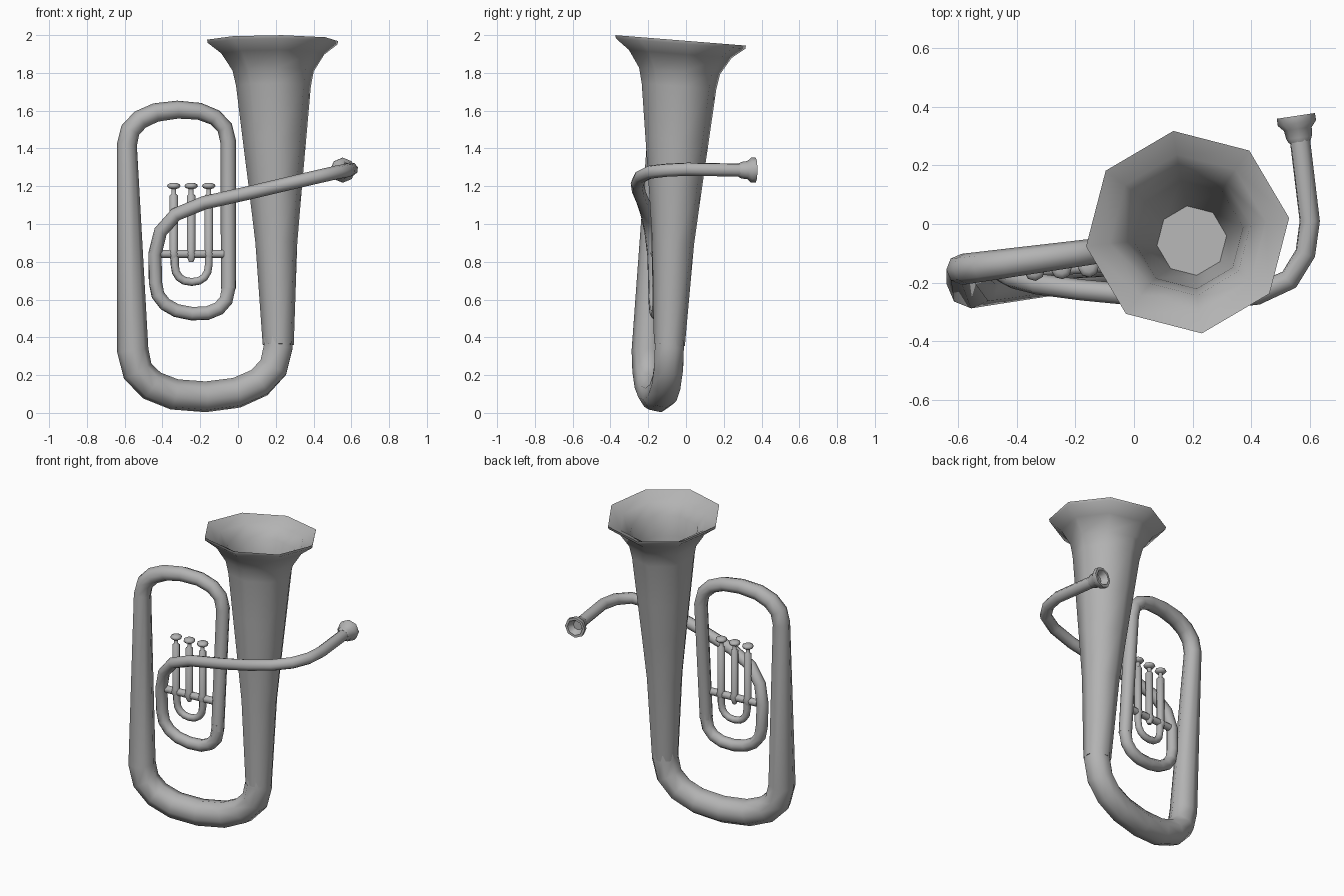
import bpy, bmesh, math
from mathutils import Vector

if "Cube" in bpy.data.objects:
    bpy.data.objects.remove(bpy.data.objects["Cube"], do_unlink=True)

GREY = (0.45, 0.45, 0.45, 1)
metal = bpy.data.materials.new("grey_metal")
metal.use_nodes = True
metal.diffuse_color = GREY
metal.node_tree.nodes["Principled BSDF"].inputs["Base Color"].default_value = GREY


def loft(name, rings, sides=8, phase=8):
    """Skin a list of (centre, radius, normal) rings and cap both ends."""
    bm = bmesh.new()
    side_axis = Vector((1, 0, 0)) if abs(rings[0][2].normalized().x) < 0.8 else Vector((0, 1, 0))
    loops = []
    for centre, radius, normal in rings:
        n = normal.normalized()
        side_axis = (side_axis - n * side_axis.dot(n)).normalized()
        other = n.cross(side_axis)
        loop = []
        for i in range(sides):
            a = math.tau * i / sides + math.radians(phase)
            loop.append(bm.verts.new(centre + radius * (math.cos(a) * side_axis + math.sin(a) * other)))
        loops.append(loop)
    for low, high in zip(loops, loops[1:]):
        for i in range(sides):
            j = (i + 1) % sides
            bm.faces.new((low[i], low[j], high[j], high[i]))
    bm.faces.new(loops[0][::-1])
    bm.faces.new(loops[-1])
    bmesh.ops.recalc_face_normals(bm, faces=bm.faces)
    mesh = bpy.data.meshes.new(name)
    bm.to_mesh(mesh)
    bm.free()
    mesh.materials.append(metal)
    obj = bpy.data.objects.new(name, mesh)
    bpy.context.collection.objects.link(obj)
    bpy.ops.object.select_all(action="DESELECT")
    obj.select_set(True)
    bpy.context.view_layer.objects.active = obj
    bpy.ops.object.shade_smooth_by_angle(angle=math.radians(62))
    return obj


def tube(name, path, sides=8):
    """Sweep a ring along (x, y, z, radius) points."""
    pts = [Vector(p[:3]) for p in path]
    dirs = [(b - a).normalized() for a, b in zip(pts, pts[1:])]
    tangents = [dirs[0]] + [a + b for a, b in zip(dirs, dirs[1:])] + [dirs[-1]]
    return loft(name, [(p, q[3], t) for p, q, t in zip(pts, path, tangents)], sides, 22.5)


def bow(start, end, depth, steps=8):
    """Half-turn between two points, bulging in z by depth."""
    start, end = Vector(start), Vector(end)
    out = []
    for i in range(steps + 1):
        a = math.pi * i / steps
        c = math.copysign(abs(math.cos(a)) ** 0.88, math.cos(a))
        p = start.lerp(end, (1 - c) / 2)
        p.z += depth * max(math.sin(a), 0) ** 0.88
        out.append(p)
    return out


def lathe(name, base, axis, profile, phase=8):
    """Rings of (distance, radius) along a straight axis."""
    return loft(name, [(base + axis * d, r, axis) for d, r in profile], 8, phase)


# Bell: outer flare, lip, then down the inside of the throat
bell_low, bell_high = Vector((0.213, -0.088, 0.36)), Vector((0.183, -0.028, 1.97))
bell_profile = [(0.36, 0.083), (0.9, 0.112), (1.2, 0.143), (1.45, 0.17), (1.73, 0.2),
                (1.81, 0.217), (1.9, 0.275), (1.955, 0.347), (1.972, 0.35),
                (1.93, 0.27), (1.86, 0.215), (1.74, 0.187), (1.2, 0.12)]
loft("bell", [(bell_low.lerp(bell_high, (z - 0.36) / 1.61), r, Vector((0, 0.08, 1)))
              for z, r in bell_profile])

# Main tubing: bottom bow, left leg and top bow, down to the valve loop
main_path = [Vector((0.21, -0.085, 0.46, 0.075))]
main_path += bow((0.213, -0.088, 0.35, 0.083), (-0.557, -0.205, 0.33, 0.083), -0.255)
main_path += bow((-0.588, -0.155, 1.42, 0.053), (-0.052, -0.082, 1.435, 0.042), 0.178)
main_path += [Vector((-0.05, -0.14, 0.66, 0.04))]
tube("main_tubing", main_path)

# Valve loop, rising into the lead pipe that wraps round the bell
lead_path = [Vector((-0.05, -0.138, 0.7, 0.039))]
lead_path += bow((-0.05, -0.14, 0.66, 0.039), (-0.437, -0.165, 0.69, 0.036), -0.15)
lead_path += [Vector(p + (0.036,)) for p in (
    (-0.44, -0.17, 0.84), (-0.41, -0.185, 0.96), (-0.33, -0.205, 1.05),
    (-0.18, -0.225, 1.112), (0.08, -0.25, 1.17), (0.27, -0.257, 1.215),
    (0.42, -0.24, 1.25), (0.53, -0.19, 1.275), (0.585, -0.1, 1.285),
    (0.6, 0.01, 1.29), (0.565, 0.3, 1.285))]
tube("lead_pipe", lead_path)

# Mouthpiece cup with a hollow front
lathe("mouthpiece", Vector((0.566, 0.28, 1.285)), Vector((-0.15, 0.99, 0)).normalized(),
      [(0, 0.037), (0.015, 0.044), (0.045, 0.048), (0.065, 0.066), (0.09, 0.066),
       (0.09, 0.05), (0.05, 0.03)], 0)


# Valve group: crossbar, pistons with buttons, and the small slide below
def valve_y(x):
    return -0.14 - 0.07 * (x + 0.05) / -0.39 * 0.36


tube("valve_crossbar", [(x, valve_y(x), 0.842, 0.023) for x in (-0.41, -0.075)])
for label, x in (("left", -0.155), ("middle", -0.248), ("right", -0.34)):
    lathe(label + "_valve", Vector((x, valve_y(x), 0)), Vector((0, 0, 1)),
          [(0.8, 0.012), (0.842, 0.03), (0.865, 0.023), (1.15, 0.023), (1.158, 0.013),
           (1.185, 0.013), (1.19, 0.028), (1.2, 0.036), (1.21, 0.032), (1.217, 0.018)])
slide_ends = [(x, valve_y(x), 0.785, 0.022) for x in (-0.155, -0.335)]
slide = bow(*slide_ends, -0.092)
top = Vector((0, 0, 0.055, 0))
tube("valve_slide", [slide[0] + top] + slide + [slide[-1] + top])
